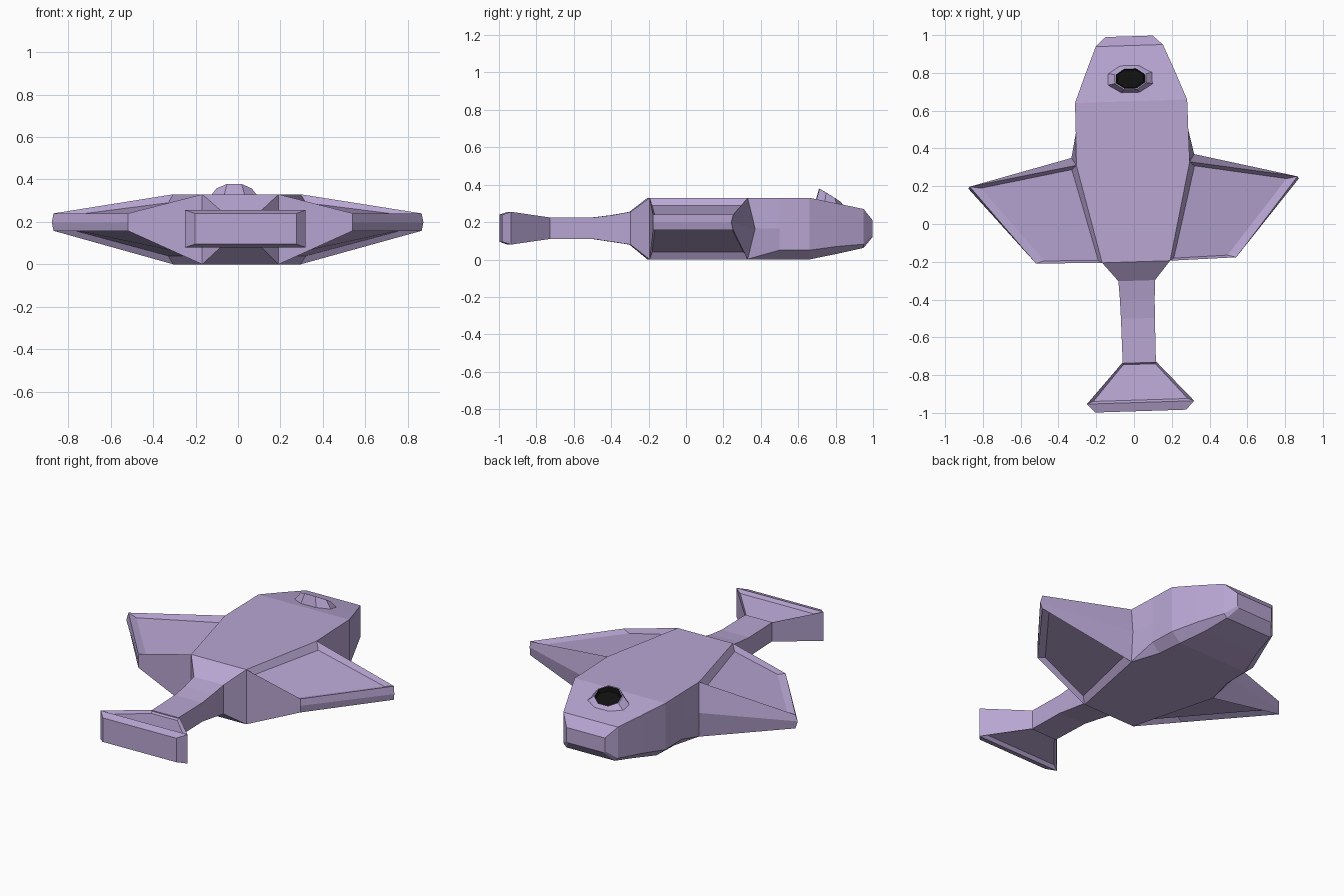
import bpy, bmesh, math

if "Cube" in bpy.data.objects:
    bpy.data.objects.remove(bpy.data.objects["Cube"])

YAW = math.radians(1.8)   # whole model is turned slightly


def material(name, rgb):
    m = bpy.data.materials.new(name)
    m.diffuse_color = (*rgb, 1)
    m.use_nodes = True
    m.node_tree.nodes["Principled BSDF"].inputs["Base Color"].default_value = m.diffuse_color
    return m


LILAC = material("lilac", (0.48, 0.38, 0.65))
BLACK = material("black", (0.005, 0.005, 0.005))


def loft(name, rings, dark_from=None, mirror=False):
    """Skin a list of equal-length point rings and cap both ends."""
    bm = bmesh.new()
    rows = [[bm.verts.new(p) for p in ring] for ring in rings]
    n = len(rings[0])
    for k, (a, b) in enumerate(zip(rows, rows[1:])):
        for i in range(n):
            j = (i + 1) % n
            f = bm.faces.new((a[i], a[j], b[j], b[i]))
            f.material_index = int(dark_from is not None and k >= dark_from)
    bm.faces.new(rows[0][::-1])
    end = bm.faces.new(rows[-1])
    end.material_index = int(dark_from is not None)
    bmesh.ops.recalc_face_normals(bm, faces=bm.faces)
    me = bpy.data.meshes.new(name)
    bm.to_mesh(me)
    bm.free()
    me.materials.append(LILAC)
    me.materials.append(BLACK)
    ob = bpy.data.objects.new(name, me)
    bpy.context.collection.objects.link(ob)
    ob.rotation_euler.z = YAW
    ob.location.x = 0.005
    if mirror:
        ob.modifiers.new("mirror", 'MIRROR')
    return ob


def section(y, w, z0, z1, mid_w=None, mid_y=None, chamfer=(0.01, 0.01)):
    """Eight-point body section: top, middle, lower corner and bottom."""
    mw, my = mid_w or w, mid_y or y
    cx, cz = chamfer
    half = [(w, y, z1), (mw, my, (z0 + z1) / 2), (w, y, z0 + cz), (w - cx, y, z0)]
    return half + [(-x, yy, z) for x, yy, z in reversed(half)]


def rect(y, w, z0, z1):
    return [(w, y, z1), (w, y, z0), (-w, y, z0), (-w, y, z1)]


# body and head
loft("body", [
    section(-0.20, 0.18, 0.0, 0.33, chamfer=(0.002, 0.002)),
    section(0.32, 0.30, 0.0, 0.33, 0.325, 0.36, (0.002, 0.002)),
    section(0.49, 0.298, 0.0, 0.33, chamfer=(0.05, 0.05)),
    section(0.65, 0.297, 0.0, 0.33, chamfer=(0.06, 0.05)),
    section(0.80, 0.238, 0.03, 0.30, chamfer=(0.05, 0.04)),
    section(0.945, 0.178, 0.062, 0.27, chamfer=(0.02, 0.02)),
    section(0.994, 0.125, 0.12, 0.21, chamfer=(0.01, 0.01)),
])

# tail stalk
loft("tail", [
    rect(-0.20, 0.18, 0.0, 0.33),
    rect(-0.30, 0.097, 0.08, 0.255),
    rect(-0.40, 0.092, 0.095, 0.237),
    rect(-0.50, 0.09, 0.11, 0.225),
    rect(-0.735, 0.088, 0.11, 0.225),
])

# tail fluke with a sunken panel above and below
def fluke_panel(z_front, z_back, w1, y1, w2, y2):
    return [(w1, y1, z_front), (w2, y2, z_back), (-w2, y2, z_back), (-w1, y1, z_front)]


def back_edge(z):
    return [(0.089, -0.73, z), (0.283, -0.945, z), (0.24, -0.991, z),
            (-0.24, -0.991, z), (-0.283, -0.945, z), (-0.089, -0.73, z)]


def fluke_ring(front, corner, back):
    ring = back_edge(0)
    return [(x, y, z) for (x, y, _), z in zip(ring, (front, corner, back, back, corner, front))]


loft("fluke_rear_edge", [rect(-0.945, 0.284, 0.08, 0.255), rect(-0.991, 0.24, 0.095, 0.24)])
loft("fluke", [
    fluke_panel(0.125, 0.10, 0.085, -0.743, 0.25, -0.932),
    fluke_panel(0.11, 0.08, 0.088, -0.73, 0.284, -0.945),
    fluke_panel(0.225, 0.255, 0.088, -0.73, 0.284, -0.945),
    fluke_panel(0.21, 0.235, 0.085, -0.743, 0.25, -0.932),
])


# wings with sunken panels; order: root front, tip front, tip rear, root rear
def rim(root_z, tip_z):
    return [(0.30, 0.32, root_z), (0.868, 0.225, tip_z),
            (0.53, -0.193, tip_z), (0.18, -0.20, root_z)]


def panel(root_z, tip_z):
    return [(0.325, 0.298, root_z), (0.81, 0.215, tip_z),
            (0.485, -0.18, tip_z), (0.20, -0.187, root_z)]


loft("wings", [
    panel(0.04, 0.17),
    rim(0.0, 0.158),
    [(0.325, 0.36, 0.165), (0.876, 0.215, 0.198), (0.53, -0.193, 0.198), (0.18, -0.20, 0.165)],
    rim(0.33, 0.24),
    panel(0.29, 0.228),
], mirror=True)


# blowhole: tilted eight-sided collar with a dark hollow
def collar(rx, ry, z, slope):
    pts = []
    for i in range(8):
        a = math.radians(22.5 + 45 * i)
        dx, dy = rx * math.cos(a), ry * math.sin(a)
        pts.append((dx, 0.77 + dy, z + slope * dy))
    return pts


loft("blowhole", [
    collar(0.135, 0.082, 0.298, -0.19),
    collar(0.09, 0.062, 0.343, -0.62),
    collar(0.083, 0.056, 0.344, -0.62),
    collar(0.075, 0.05, 0.325, -0.5),
], dark_from=2)
